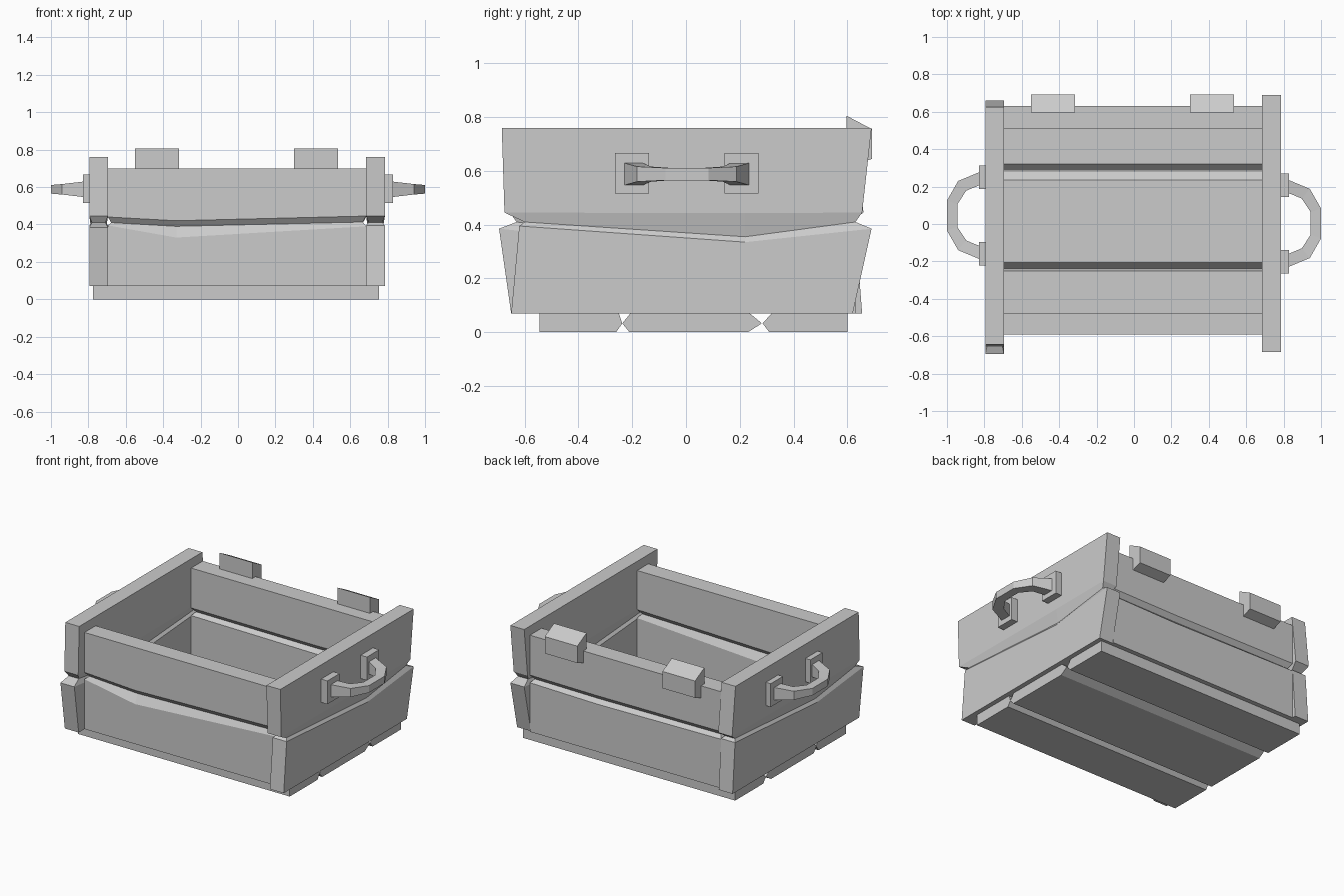
import bpy, bmesh

if "Cube" in bpy.data.objects:
    bpy.data.objects.remove(bpy.data.objects["Cube"])


def finish(name, bm):
    bmesh.ops.recalc_face_normals(bm, faces=bm.faces)
    me = bpy.data.meshes.new(name)
    bm.to_mesh(me)
    bm.free()
    ob = bpy.data.objects.new(name, me)
    bpy.context.collection.objects.link(ob)
    return ob


def loft(name, rings):
    """Skin equal-sized rings of 3D points and cap both ends."""
    bm = bmesh.new()
    rows = [[bm.verts.new(p) for p in r] for r in rings]
    n = len(rows[0])
    for a, b in zip(rows, rows[1:]):
        for i in range(n):
            j = (i + 1) % n
            bm.faces.new((a[i], a[j], b[j], b[i]))
    bm.faces.new(rows[0])
    bm.faces.new(rows[-1])
    return finish(name, bm)


def wall(name, levels, dip, inner, outer, pinch, along_x):
    """Two stacked planks with a pinched groove.
    Each level: start, end, z at start, z at dip, z at end."""
    rings = []
    for k, (s, e, z0, z1, z2) in enumerate(levels):
        d = pinch if k == 2 else 0
        line = [(s, z0), (dip, z1), (e, z2)]
        ring = [(u, outer - d, z) for u, z in line]
        ring += [(u, inner + d, z) for u, z in reversed(line)]
        if not along_x:
            ring = [(w, u, z) for u, w, z in ring]
        rings.append(ring)
    return loft(name, rings)


def extrude_x(name, profile, x0, x1):
    return loft(name, [[(x, y, z) for y, z in profile] for x in (x0, x1)])


# Side walls, uneven ends, dip in the groove
wall("right_wall", [(-.65, .62, .07, .07, .07), (-.62, .69, .395, .335, .385),
                    (-.60, .63, .41, .355, .41), (-.675, .655, .445, .443, .445),
                    (-.685, .69, .76, .76, .76)], .22, .685, .785, .014, False)
wall("left_wall", [(-.65, .655, .07, .07, .07), (-.695, .63, .385, .335, .395),
                   (-.63, .61, .41, .355, .41), (-.655, .66, .445, .443, .445),
                   (-.645, .625, .76, .76, .76)], -.22, -.795, -.695, .014, False)

# Front and back walls
L, R = -.695, .685
wall("front_wall", [(L, R, .07, .07, .07), (L, R, .395, .33, .39),
                    (L + .017, R - .017, .41, .39, .413), (L, R, .44, .42, .445),
                    (L, R, .70, .70, .70)], -.33, -.59, -.475, .025, True)
wall("back_wall", [(L, R, .07, .07, .07), (L, R, .39, .38, .39),
                   (L + .017, R - .017, .41, .405, .41), (L, R, .44, .435, .44),
                   (L, R, .70, .70, .70)], .2, .51, .63, .025, True)

# Floor boards with pointed long edges: (bottom, middle, top) for each edge
boards = [("floor_board_front", (-.545, -.545, -.545), (-.26, -.237, -.25)),
          ("floor_board_middle", (-.21, -.237, -.205), (.23, .282, .235)),
          ("floor_board_back", (.31, .285, .32), (.60, .60, .60))]
for name, a, b in boards:
    zs = (0, .033, .072)
    extrude_x(name, list(zip(a, zs)) + list(zip(b, zs))[::-1], -.775, .755)

# Hinge blocks on the back wall
hinge = [(.597, .805), (.692, .755), (.692, .645), (.597, .61)]
extrude_x("hinge_block_left", hinge, -.55, -.315)
extrude_x("hinge_block_right", hinge, .30, .535)

# Handles: outer point, inner point, half height along half the arc
half = [((.82, .235), (.82, .165), .042), ((.94, .185), (.897, .133), .028),
        ((1.0, .08), (.945, .06), .023)]
for side, name, dy in ((1, "right", 0.003), (-1, "left", .045)):
    arc = [(o, i, h, 1) for o, i, h in half] + [(o, i, h, -1) for o, i, h in half[::-1]]
    rings = []
    for (ox, oy), (ix, iy), h, s in arc:
        po, pi = (side * ox, s * oy + dy), (side * ix, s * iy + dy)
        rings.append([(*po, .588 - h), (*po, .588 + h), (*pi, .588 + h), (*pi, .588 - h)])
    loft(name + "_handle", rings)
    # Mounting plates
    for s, end in ((1, "back"), (-1, "front")):
        y = s * .204 + dy
        prof = [(y - .063, .515), (y + .063, .515), (y + .063, .667), (y - .063, .667)]
        extrude_x(f"{name}_handle_plate_{end}", prof, side * .78, side * .83)
